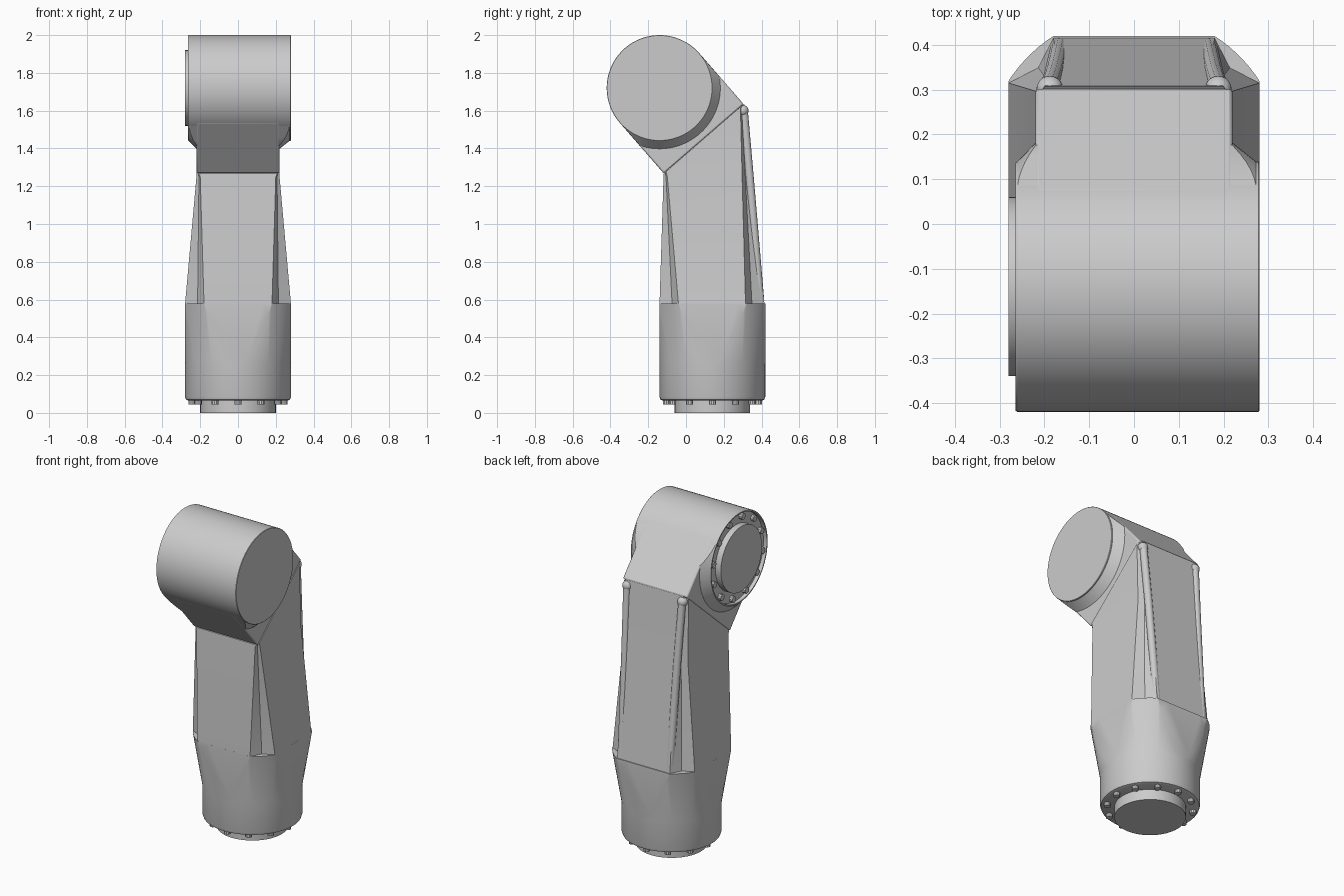
import bpy, bmesh, math
from mathutils import Matrix, Vector

if "Cube" in bpy.data.objects:
    bpy.data.objects.remove(bpy.data.objects["Cube"])

R = 0.28          # radius of both joint housings
BOLT_RING = 0.243
TILT = math.radians(41)

# Joint frames: local z is the joint axis
base_frame = Matrix.Translation((0, 0.14, 0))
across = Vector((0, math.cos(TILT), math.sin(TILT)))
toward_arm = Vector((0, math.sin(TILT), -math.cos(TILT)))
head_frame = Matrix((toward_arm, across, (1, 0, 0))).transposed().to_4x4()
head_frame.translation = (0, -0.14, 1.72)


def finish(name, bm, matrix=Matrix(), angle=30):
    bmesh.ops.remove_doubles(bm, verts=bm.verts, dist=0.00005)
    bmesh.ops.recalc_face_normals(bm, faces=bm.faces)
    mesh = bpy.data.meshes.new(name)
    bm.to_mesh(mesh)
    bm.free()
    obj = bpy.data.objects.new(name, mesh)
    obj.matrix_world = matrix
    bpy.context.collection.objects.link(obj)
    bpy.ops.object.select_all(action='DESELECT')
    obj.select_set(True)
    bpy.context.view_layer.objects.active = obj
    bpy.ops.object.shade_smooth_by_angle(angle=math.radians(angle))
    return obj


def revolve(name, profile, matrix, cuts=(), steps=72):
    """Spin (radius, height) points round local z, then trim by planes."""
    bm = bmesh.new()
    verts = [bm.verts.new((r, 0, h)) for r, h in profile]
    edges = [bm.edges.new(pair) for pair in zip(verts, verts[1:])]
    bmesh.ops.spin(bm, geom=verts + edges, cent=(0, 0, 0), axis=(0, 0, 1),
                   angle=math.tau, steps=steps)
    bmesh.ops.remove_doubles(bm, verts=bm.verts, dist=0.00005)
    for normal, dist in cuts:
        n = Vector(normal)
        bmesh.ops.bisect_plane(bm, geom=bm.verts[:] + bm.edges[:] + bm.faces[:],
                               plane_co=n * dist, plane_no=n, clear_outer=True)
        rim = [e for e in bm.edges if e.is_boundary]
        bmesh.ops.holes_fill(bm, edges=rim, sides=0)
    return finish(name, bm, matrix)


def loft(name, rings):
    bm = bmesh.new()
    loops = [[bm.verts.new(p) for p in ring] for ring in rings]
    for low, high in zip(loops, loops[1:]):
        for i in range(len(low)):
            j = (i + 1) % len(low)
            bm.faces.new((low[i], low[j], high[j], high[i]))
    bm.faces.new(loops[0])
    bm.faces.new(loops[-1])
    return finish(name, bm)


def bolts(name, matrix, start, height, count=12):
    """Ring of hexagonal bolt heads in a joint frame."""
    bm = bmesh.new()
    for i in range(count):
        spot = (Matrix.Rotation(math.tau * i / count, 4, 'Z')
                @ Matrix.Translation((BOLT_RING, 0, start + height / 2)))
        bmesh.ops.create_cone(bm, cap_ends=True, segments=10, radius1=0.019,
                              radius2=0.019, depth=height, matrix=spot)
    return finish(name, bm, matrix)


# Lower housing: round at the bottom, flaring into a square with round corners
side_cuts = [((s, 0, 0), R + 0.0002) for s in (-1, 1)]
side_cuts += [((0, s, 0), R + 0.0002) for s in (-1, 1)]
revolve("lower_housing",
        [(0, 0.065), (0.262, 0.065), (0.275, 0.07), (R, 0.085),
         (R, 0.26), (0.333, 0.58), (0, 0.58)], base_frame, side_cuts)
revolve("lower_flange", [(0, 0), (0.2, 0), (0.2, 0.08), (0, 0.08)], base_frame)
bolts("lower_bolts", base_frame, 0.045, 0.03)


# Arm: tapering square tube with notched corners, ending on a slanted seam
def seam_height(y):
    return 1.267 + math.tan(TILT) * (y + 0.118)


def arm_ring(half, front, back, front_notch, back_notch, height):
    points = []
    for sx, sy in ((1, -1), (1, 1), (-1, 1), (-1, -1)):
        edge, c = (back, back_notch) if sy > 0 else (front, front_notch)
        corner = [(half, c), (half - 0.66 * c, 0.66 * c), (half - c, 0)]
        if sx * sy < 0:
            corner.reverse()
        for x, inset in corner:
            y = edge - sy * inset
            points.append((sx * x, y, height(y)))
    return points


loft("arm", [
    arm_ring(R, -0.14, 0.415, 0.1, 0.1, lambda y: 0.58),
    arm_ring(0.22, -0.119, 0.347, 0.02, 0.05, lambda y: 1.25),
    arm_ring(0.22, -0.118, 0.308, 0.012, 0.02, seam_height),
])

# Raised ribs down the back of the arm, with rounded ends
for side, label in ((1, "left"), (-1, "right")):
    path = [(0.188, 0.306, 1.6), (0.178, 0.337, 1.25), (0.165, 0.393, 0.59)]
    curve = bpy.data.curves.new(label + "_back_rib", 'CURVE')
    curve.dimensions = '3D'
    curve.bevel_depth = 0.022
    curve.bevel_resolution = 4
    curve.use_fill_caps = True
    spline = curve.splines.new('POLY')
    spline.points.add(len(path) - 1)
    for point, (x, y, z) in zip(spline.points, path):
        point.co = (side * x, y, z, 1)
    rib = bpy.data.objects.new(label + "_back_rib", curve)
    bpy.context.collection.objects.link(rib)
    bm = bmesh.new()
    bmesh.ops.create_uvsphere(bm, u_segments=20, v_segments=12, radius=0.03)
    finish(label + "_rib_end", bm, Matrix.Translation((side * 0.188, 0.301, 1.6)))

# Elbow neck: block between the slanted seam and the upper housing
bm = bmesh.new()
bmesh.ops.create_cube(bm, size=1, matrix=Matrix.Translation((0.178, 0, 0))
                      @ Matrix.Diagonal((0.356, 2 * R, 0.44, 1)))
neck = finish("elbow_neck", bm, head_frame)
bevel = neck.modifiers.new("soft_edges", 'BEVEL')
bevel.width = 0.008
bevel.segments = 2

# Sloped collar where the neck widens into the housing
revolve("elbow_collar",
        [(0, -0.2), (0.27, -0.2), (0.278, -0.262), (0.322, -0.22),
         (0.322, 0.22), (0.278, 0.275), (0.27, 0.2), (0, 0.2)], head_frame,
        [((0, 1, 0), 0.279), ((0, -1, 0), 0.279), ((-1, 0, 0), 0)])

# Upper housing: closed on one end, recessed bolt ring on the other
revolve("upper_housing",
        [(0, -0.243), (0.268, -0.243), (0.27, -0.265), (0.277, -0.265),
         (R, -0.26), (R, 0.278), (0.278, R), (0, R)], head_frame)
revolve("upper_flange", [(0, -R), (0.2, -R), (0.2, -0.23), (0, -0.23)], head_frame)
bolts("upper_bolts", head_frame, -0.263, 0.03)
